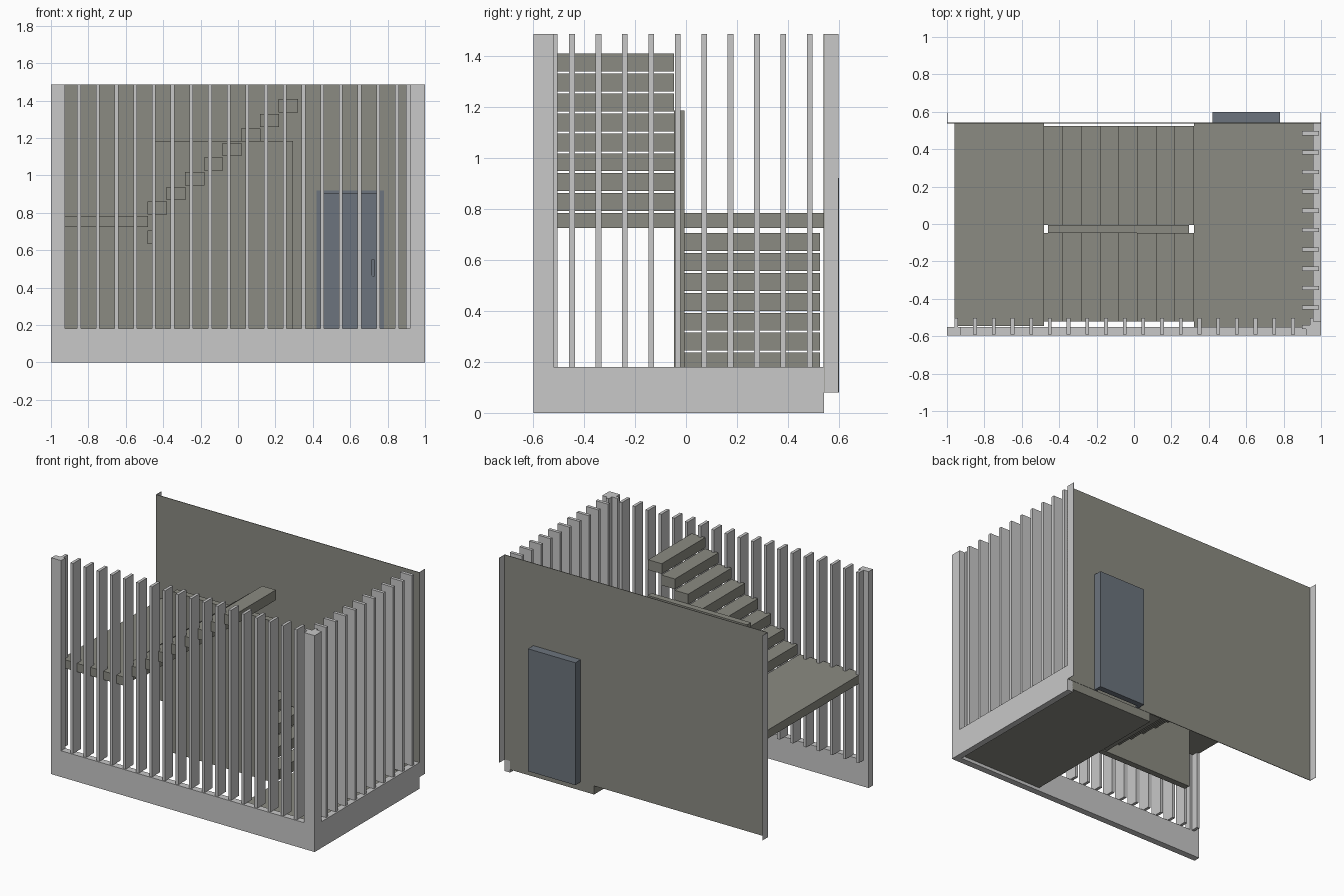
import bpy, bmesh
from mathutils import Vector

cube = bpy.data.objects.get("Cube")
if cube:
    bpy.data.objects.remove(cube, do_unlink=True)


def material(name, rgb):
    m = bpy.data.materials.new(name)
    m.use_nodes = True
    col = (*rgb, 1)
    m.diffuse_color = col
    m.node_tree.nodes["Principled BSDF"].inputs["Base Color"].default_value = col
    return m


LIGHT = material("light_grey", (0.58, 0.58, 0.58))
STONE = material("warm_grey", (0.258, 0.258, 0.223))
BLUE = material("blue_grey", (0.15, 0.174, 0.205))


def finish(name, bm, mat):
    bmesh.ops.recalc_face_normals(bm, faces=bm.faces)
    me = bpy.data.meshes.new(name)
    bm.to_mesh(me)
    bm.free()
    me.materials.append(mat)
    ob = bpy.data.objects.new(name, me)
    bpy.context.collection.objects.link(ob)
    return ob


def box(name, x, y, z, mat):
    """Box from (min, max) pairs."""
    bm = bmesh.new()
    bmesh.ops.create_cube(bm, size=1)
    for v in bm.verts:
        v.co = [r[0] if c < 0 else r[1] for c, r in zip(v.co, (x, y, z))]
    return finish(name, bm, mat)


def panel(name, outline, axis, start, depth, mat):
    """Upright panel: outline of (along, z) points extruded along axis x or y."""
    bm = bmesh.new()
    if axis == "y":
        pts, push = [(a, start, z) for a, z in outline], Vector((0, depth, 0))
    else:
        pts, push = [(start, a, z) for a, z in outline], Vector((depth, 0, 0))
    face = bm.faces.new([bm.verts.new(p) for p in pts])
    ext = bmesh.ops.extrude_face_region(bm, geom=[face])
    for v in ext["geom"]:
        if isinstance(v, bmesh.types.BMVert):
            v.co += push
    return finish(name, bm, mat)


TOP, BASE, FLOOR = 1.485, 0.18, 0.08
FRONT, BACK = -0.597, 0.54
RISE = 0.078

# Front frame: base with a post at each end
panel("front_frame", [(-1, 0), (1, 0), (1, TOP), (0.92, TOP), (0.92, BASE),
                      (-0.925, BASE), (-0.925, TOP), (-1, TOP)],
      "y", FRONT, 0.045, LIGHT)

# Side frame: base with a corner post
panel("side_frame", [(FRONT, 0), (BACK, 0), (BACK, BASE), (-0.52, BASE),
                     (-0.52, TOP), (FRONT, TOP)],
      "x", 0.957, 0.043, LIGHT)

# Upright fins along the front and the side
for i in range(20):
    x = -0.95 + 0.1 * i
    box(f"front_fin_{i}", (x - 0.01, x + 0.01), (-0.59, -0.503), (BASE, TOP), LIGHT)
for i in range(11):
    y = -0.55 + 0.1035 * i
    box(f"side_fin_{i}", (0.898, 0.99), (y - 0.011, y + 0.011), (BASE, TOP), LIGHT)

# Back wall with a doorway, and its thin end flanges
panel("back_wall", [(-1, FLOOR), (0.42, FLOOR), (0.42, 0.92), (0.78, 0.92),
                    (0.78, FLOOR), (1, FLOOR), (1, TOP), (-1, TOP)],
      "y", BACK - 0.002, 0.004, STONE)
for side, x in (("right", -1), ("left", 0.997)):
    box(f"{side}_wall_flange", (x, x + 0.003), (BACK, 0.597), (FLOOR, TOP), LIGHT)

# Door: frame, leaf, raised panels and handle
panel("door_frame", [(0.42, FLOOR), (0.44, FLOOR), (0.44, 0.9), (0.76, 0.9),
                     (0.76, FLOOR), (0.78, FLOOR), (0.78, 0.92), (0.42, 0.92)],
      "y", BACK - 0.002, 0.062, BLUE)
box("door_leaf", (0.44, 0.76), (0.56, 0.6), (FLOOR, 0.9), BLUE)
for name, z in (("lower", (0.235, 0.465)), ("upper", (0.605, 0.835))):
    box(f"{name}_door_panel", (0.475, 0.72), (0.553, 0.56), z, BLUE)
box("door_handle", (0.715, 0.73), (0.545, 0.56), (0.46, 0.55), BLUE)

# Ground floor, landing and the wall between the flights
box("ground_floor", (0.32, 0.958), (-0.55, BACK), (0.02, FLOOR), STONE)
box("landing", (-0.96, -0.482), (-0.545, BACK), (0.725, 0.783), STONE)
box("middle_wall", (-0.46, 0.295), (-0.047, -0.005), (FLOOR, 1.185), STONE)

# Two flights of floating steps, turning back at the landing
for i in range(8):
    x = 0.217 - 0.1 * i
    z = FLOOR + RISE * (i + 1)
    box(f"lower_step_{i}", (x, x + 0.103), (-0.005, 0.525), (z - 0.07, z), STONE)
    x = -0.483 + 0.1 * i
    z = 0.783 + RISE * (i + 1)
    box(f"upper_step_{i}", (x, x + 0.103), (-0.52, -0.047), (z - 0.07, z), STONE)
